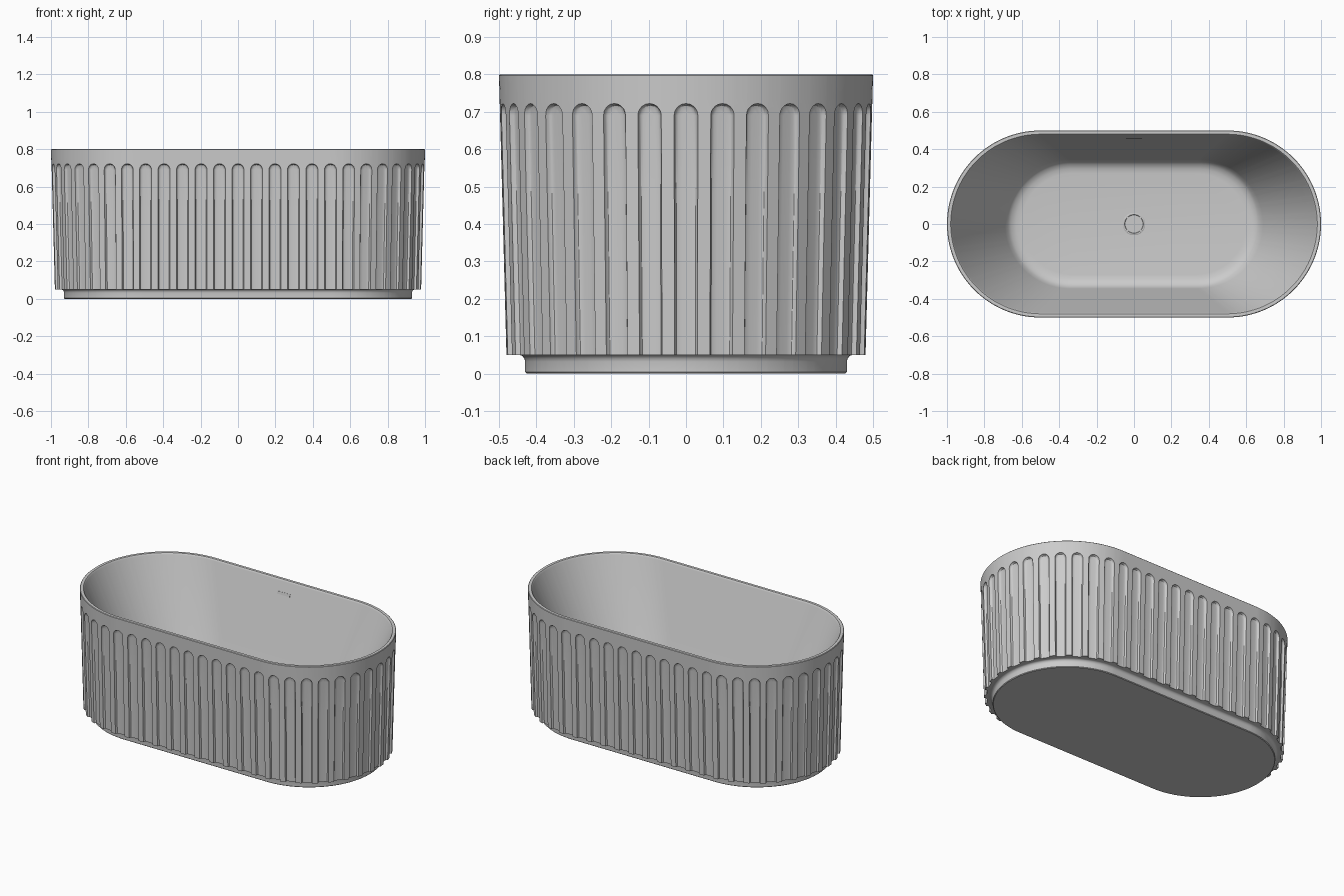
import bpy, bmesh
from math import sqrt, pi, sin, cos, atan2, radians

if "Cube" in bpy.data.objects:
    bpy.data.objects.remove(bpy.data.objects["Cube"])

N = 52                              # flutes around the tub
HALF, RAD = 0.5, 0.5                # stadium: half straight length, end radius
PITCH = (4 * HALF + 2 * pi * RAD) / N
FLUTE_R, ARCH_Z = 0.032, 0.69       # flute half width, height where its arch starts
# groove section: (fraction of half width, depth)
GROOVE = [(1, 0), (.95, .008), (.85, .0125), (.65, .015), (.35, .0155), (0, .016)]


def finish(name, bm, angle=32):
    bmesh.ops.remove_doubles(bm, verts=bm.verts, dist=1e-5)
    bmesh.ops.recalc_face_normals(bm, faces=bm.faces)
    me = bpy.data.meshes.new(name)
    bm.to_mesh(me)
    bm.free()
    ob = bpy.data.objects.new(name, me)
    bpy.context.collection.objects.link(ob)
    bpy.ops.object.select_all(action='DESELECT')
    ob.select_set(True)
    bpy.context.view_layer.objects.active = ob
    bpy.ops.object.shade_smooth_by_angle(angle=radians(angle))
    return ob


def stadium(s):
    """Spine position (-1..1) and outward normal at arc length s from (1, 0)."""
    q, a = pi * RAD / 2, 2 * HALF
    s %= 4 * q + 2 * a
    if s < q:
        return 1, cos(s / RAD), sin(s / RAD)
    s -= q
    if s < a:
        return 1 - 2 * s / a, 0, 1
    s -= a
    if s < 2 * q:
        t = pi / 2 + s / RAD
        return -1, cos(t), sin(t)
    s -= 2 * q
    if s < a:
        return -1 + 2 * s / a, 0, -1
    t = -pi / 2 + (s - a) / RAD
    return 1, cos(t), sin(t)


# columns: stadium position, offset from flute centre, groove depth there
offsets = [(-f, d) for f, d in GROOVE] + [(f, d) for f, d in GROOVE[-2::-1]]
columns = [(stadium(i * PITCH + f * FLUTE_R), abs(f), d)
           for i in range(N) for f, d in offsets]


def plain(h, r, z):
    return [(sp * h + nx * r, ny * r, z) for (sp, nx, ny), f, d in columns]


def wall_r(z):
    return 0.48 + 0.02 * (z - 0.05) / 0.75


def arch(level, depth):
    ring = []
    for (sp, nx, ny), f, d in columns:
        z = ARCH_Z + FLUTE_R * sqrt(max(level * level - f * f, 0))
        r = wall_r(z) - (depth if f < level else d)
        ring.append((sp * HALF + nx * r, ny * r, z))
    return ring


def fluted(z):
    return [(sp * HALF + nx * (wall_r(z) - d), ny * (wall_r(z) - d), z)
            for (sp, nx, ny), f, d in columns]


# tub body: basin floor, basin wall, rim, fluted outside, plinth
rings = [plain(h, r, z) for h, r, z in [
    (.33, .270, .140), (.335, .295, .143), (.34, .318, .153), (.34, .334, .170),
    (.345, .345, .195), (.5, .474, .790), (.5, .477, .797), (.5, .480, .800),
    (.5, .497, .800), (.5, .500, .797), (.5, wall_r(.735), .735)]]
rings += [arch(f, d) for f, d in GROOVE]
rings += [fluted(z) for z in (.48, .27, .05)]
rings += [plain(.5, r, z) for r, z in [
    (.444, .050), (.437, .047), (.432, .040), (.430, .032), (.430, .004), (.426, 0)]]

bm = bmesh.new()
loops = [[bm.verts.new(p) for p in ring] for ring in rings]
n = len(columns)
for a, b in zip(loops, loops[1:]):
    for i in range(n):
        j = (i + 1) % n
        bm.faces.new((a[i], a[j], b[j], b[i]))
bm.faces.new(loops[0])
bm.faces.new(loops[-1])
finish("tub_body", bm)


def lathe(name, profile, steps=48):
    bm = bmesh.new()
    ls = [[bm.verts.new((r * cos(2 * pi * i / steps), r * sin(2 * pi * i / steps), z))
           for i in range(steps)] for r, z in profile]
    for a, b in zip(ls, ls[1:]):
        for i in range(steps):
            j = (i + 1) % steps
            bm.faces.new((a[i], a[j], b[j], b[i]))
    bm.faces.new(ls[-1])
    finish(name, bm)


def box(name, loc, size, bevel, tilt=0):
    bm = bmesh.new()
    bmesh.ops.create_cube(bm, size=1)
    bmesh.ops.scale(bm, vec=size, verts=bm.verts)
    bmesh.ops.bevel(bm, geom=bm.edges[:], offset=bevel, segments=2, affect='EDGES')
    ob = finish(name, bm)
    ob.location, ob.rotation_euler = loc, (tilt, 0, 0)


# drain ring with its square plate
lathe("drain_ring", [(.060, .139), (.060, .143), (.057, .145), (.050, .145), (.048, .142)])
box("drain_plate", (0, 0, .142), (.075, .075, .008), .001)

# overflow slot on the back basin wall
slope = atan2(.474 - .345, .790 - .195)
box("overflow_slot", (0, .4588, .72), (.09, .004, .018), .0012, -slope)
